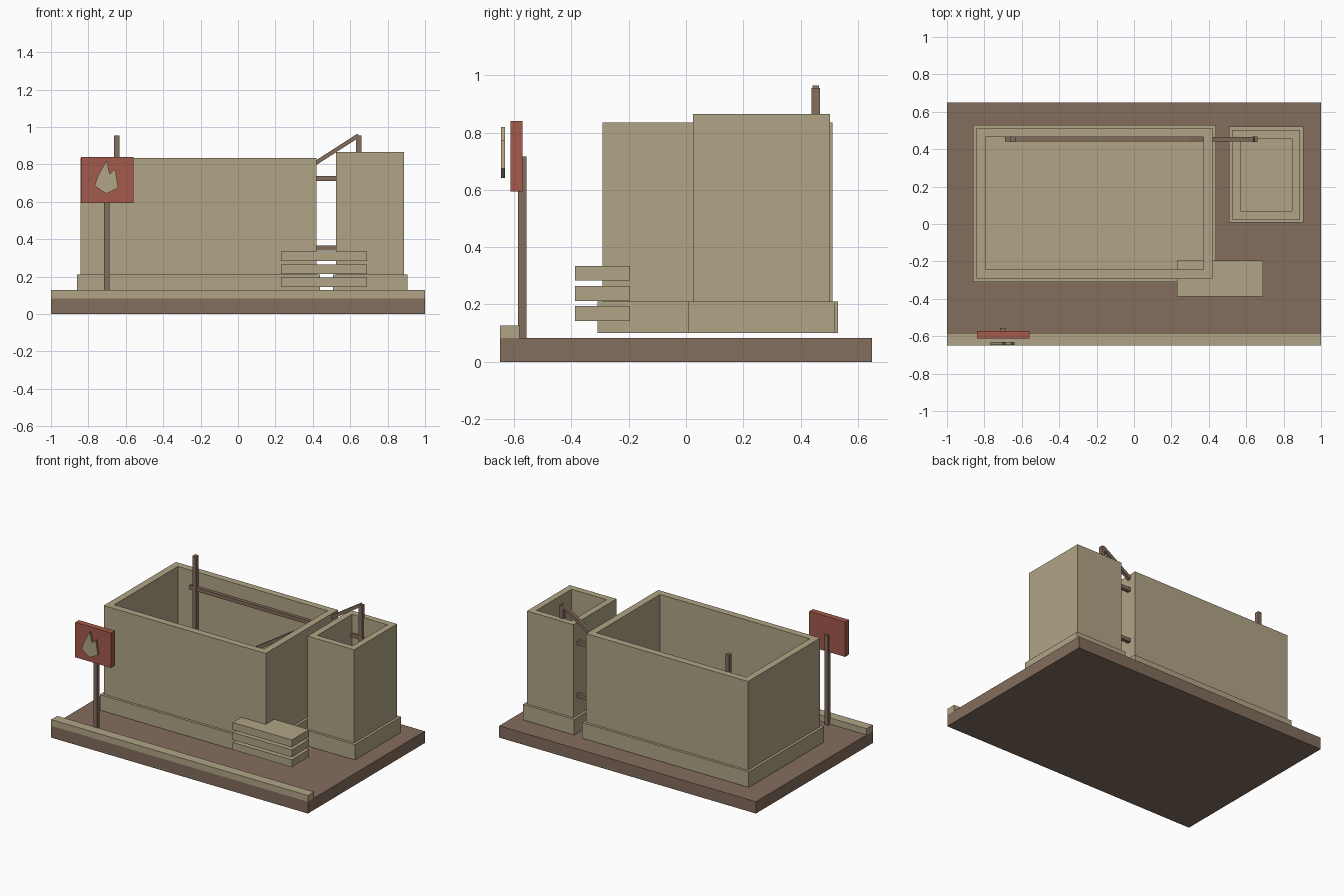
import bpy
import bmesh
from math import atan2, hypot
from mathutils import Matrix, Vector

cube = bpy.data.objects.get("Cube")
if cube:
    bpy.data.objects.remove(cube, do_unlink=True)


def material(name, rgb):
    mat = bpy.data.materials.new(name)
    mat.use_nodes = True
    mat.diffuse_color = (*rgb, 1)
    mat.node_tree.nodes["Principled BSDF"].inputs["Base Color"].default_value = (*rgb, 1)
    return mat


TAN = material("sand_tan", (0.44, 0.375, 0.24))
BROWN = material("earth_brown", (0.228, 0.153, 0.108))
RED = material("sign_red", (0.37, 0.102, 0.07))


def finish(name, bm, mat):
    bmesh.ops.recalc_face_normals(bm, faces=bm.faces)
    mesh = bpy.data.meshes.new(name)
    bm.to_mesh(mesh)
    bm.free()
    mesh.materials.append(mat)
    obj = bpy.data.objects.new(name, mesh)
    bpy.context.collection.objects.link(obj)
    return obj


def box_mesh(x, y, z):
    """Box given as (min, max) pairs on each axis."""
    bm = bmesh.new()
    size = Vector([r[1] - r[0] for r in (x, y, z)])
    middle = Vector([(r[0] + r[1]) / 2 for r in (x, y, z)])
    bmesh.ops.create_cube(bm, size=1, matrix=Matrix.Translation(middle) @ Matrix.Diagonal((*size, 1)))
    return bm


def box(name, x, y, z, mat):
    return finish(name, box_mesh(x, y, z), mat)


def open_tank(name, x, y, top, wall):
    """Open-topped walls standing on a slightly wider floating footing."""
    bm = box_mesh(x, y, (FOOT_TOP - 0.01, top))
    lid = max(bm.faces, key=lambda f: f.calc_center_median().z)
    bmesh.ops.inset_region(bm, faces=[lid], thickness=wall)
    well = bmesh.ops.extrude_face_region(bm, geom=[lid])["geom"]
    bm.faces.remove(lid) if lid.is_valid else None
    verts = [v for v in well if isinstance(v, bmesh.types.BMVert)]
    for v in verts:
        v.co.z = FOOT_TOP + 0.01
    finish(name + "_walls", bm, TAN)
    grow = 0.018
    box(name + "_footing", (x[0] - grow, x[1] + grow), (y[0] - grow, y[1] + grow),
        (0.1, FOOT_TOP), TAN)


# Ground slab and front curb
GROUND, FOOT_TOP = 0.083, 0.21
box("ground_slab", (-1, 1), (-0.65, 0.65), (0, GROUND), BROWN)
box("front_curb", (-1, 1), (-0.65, -0.582), (GROUND, 0.127), TAN)

# Large tank and small tower
open_tank("main_tank", (-0.842, 0.42), (-0.291, 0.512), 0.835, 0.068)
open_tank("side_tower", (0.525, 0.888), (0.025, 0.502), 0.865, 0.063)

# Stacked slabs at the tank corner
for i in range(3):
    z = 0.143 + i * 0.07
    box(f"stacked_slab_{i + 1}", (0.23, 0.69), (-0.387, -0.195), (z, z + 0.052), TAN)

# Rear frame of posts, rails and a diagonal brace
for side, x in (("right", -0.648), ("left", 0.645)):
    box(f"frame_post_{side}", (x - 0.014, x + 0.014), (0.438, 0.468), (0.11, 0.955), BROWN)
for level, z in (("lower", 0.352), ("upper", 0.724)):
    box(f"frame_rail_{level}", (-0.69, 0.66), (0.441, 0.465), (z - 0.013, z + 0.013), BROWN)

low, high = Vector((-0.645, 0.453, 0.125)), Vector((0.645, 0.453, 0.955))
run = high - low
half = hypot(run.x, run.z) / 2
brace = box("frame_brace", (-half, half), (-0.012, 0.012), (-0.011, 0.011), BROWN)
brace.location = (low + high) / 2
brace.rotation_euler.y = -atan2(run.z, run.x)

# Sign post and board
box("sign_post", (-0.716, -0.688), (-0.586, -0.556), (GROUND, 0.717), BROWN)
box("sign_board", (-0.84, -0.56), (-0.612, -0.571), (0.594, 0.84), RED)

# Flame emblem in front of the board
outline = [(-0.767, 0.685), (-0.748, 0.74), (-0.703, 0.82), (-0.686, 0.75),
           (-0.657, 0.775), (-0.64, 0.675), (-0.703, 0.642)]
bm = bmesh.new()
face = bm.faces.new([bm.verts.new((x, -0.646, z)) for x, z in outline])
ext = bmesh.ops.extrude_face_region(bm, geom=[face])["geom"]
bmesh.ops.translate(bm, vec=(0, 0.014, 0), verts=[v for v in ext if isinstance(v, bmesh.types.BMVert)])
finish("flame_emblem", bm, TAN)
